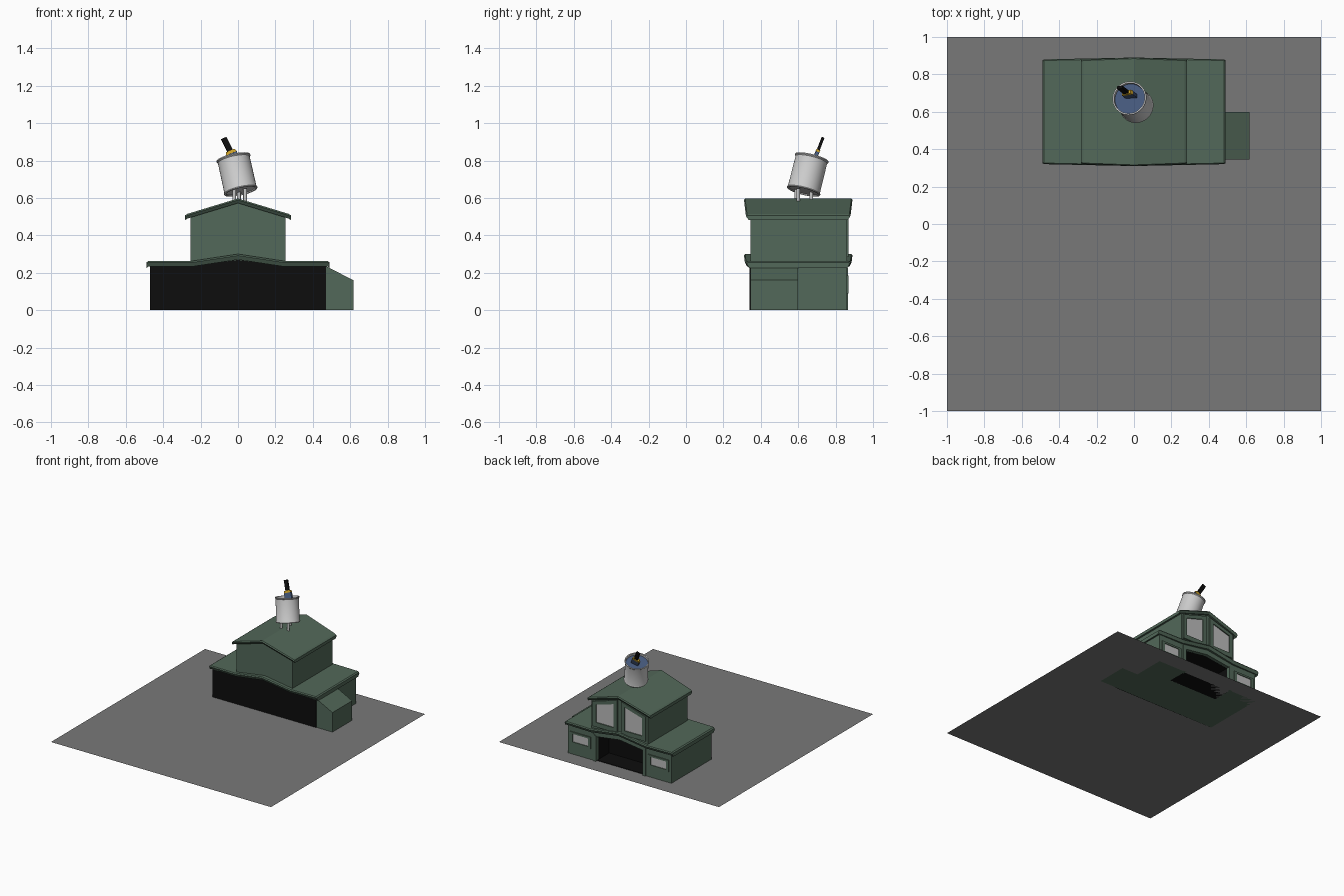
import bpy, bmesh, math
from mathutils import Vector, Matrix

if "Cube" in bpy.data.objects:
    bpy.data.objects.remove(bpy.data.objects["Cube"])


def material(name, *rgb):
    m = bpy.data.materials.new(name)
    m.diffuse_color = (*rgb, 1)
    m.use_nodes = True
    m.node_tree.nodes["Principled BSDF"].inputs["Base Color"].default_value = m.diffuse_color
    return m


GREEN = material("green_paint", 0.085, 0.14, 0.1)
BLACK = material("black", 0.004, 0.004, 0.004)
GROUND = material("asphalt", 0.19, 0.19, 0.19)
GLASS = material("glass", 0.5, 0.5, 0.5)
BLUE = material("blue", 0.06, 0.1, 0.2)
YELLOW = material("yellow", 0.6, 0.35, 0.02)


def finish(name, bm, mat=None):
    bmesh.ops.recalc_face_normals(bm, faces=bm.faces)
    me = bpy.data.meshes.new(name)
    bm.to_mesh(me)
    bm.free()
    ob = bpy.data.objects.new(name, me)
    bpy.context.collection.objects.link(ob)
    if mat:
        me.materials.append(mat)
    return ob


def prism(name, pts, y0, y1, mat):
    """Extrude an xz outline from y0 to y1."""
    bm = bmesh.new()
    a = [bm.verts.new((x, y0, z)) for x, z in pts]
    b = [bm.verts.new((x, y1, z)) for x, z in pts]
    bm.faces.new(a)
    bm.faces.new(b)
    for i in range(len(pts)):
        j = (i + 1) % len(pts)
        bm.faces.new((a[i], a[j], b[j], b[i]))
    return finish(name, bm, mat)


def frame(name, outer, inner, y0, y1, mat):
    """Ring between two xz outlines, extruded in y."""
    bm = bmesh.new()
    loops = [[bm.verts.new((x, y, z)) for x, z in pts]
             for pts, y in ((outer, y0), (outer, y1), (inner, y1), (inner, y0))]
    n = len(outer)
    for k in range(4):
        p, q = loops[k], loops[(k + 1) % 4]
        for i in range(n):
            j = (i + 1) % n
            bm.faces.new((p[i], p[j], q[j], q[i]))
    return finish(name, bm, mat)


def roof(name, stations, t, yc):
    """Loft a slab over (x, top z, half depth) stations."""
    bm = bmesh.new()
    rings = []
    for x, z, h in stations:
        sec = [(-h + .012, z - t), (-h, z - .008), (-h + .006, z),
               (h - .006, z), (h, z - .008), (h - .012, z - t)]
        rings.append([bm.verts.new((x, yc + y, zz)) for y, zz in sec])
    for p, q in zip(rings, rings[1:]):
        for i in range(6):
            j = (i + 1) % 6
            bm.faces.new((p[i], p[j], q[j], q[i]))
    bm.faces.new(rings[0])
    bm.faces.new(rings[-1])
    return finish(name, bm, GREEN)


def lathe(name, prof, mat, matrix, seg=32):
    bm = bmesh.new()
    vs = [bm.verts.new((r, 0, z)) for r, z in prof]
    es = [bm.edges.new(e) for e in zip(vs, vs[1:])]
    bmesh.ops.spin(bm, geom=vs + es, cent=(0, 0, 0), axis=(0, 0, 1),
                   angle=2 * math.pi, steps=seg)
    bmesh.ops.remove_doubles(bm, verts=bm.verts, dist=1e-5)
    bm.transform(matrix)
    ob = finish(name, bm, mat)
    bpy.context.view_layer.objects.active = ob
    ob.select_set(True)
    bpy.ops.object.shade_smooth_by_angle(angle=math.radians(35))
    ob.select_set(False)
    return ob


def mirror(pts, s):
    return [(x * s, z) for x, z in pts]


# ground sheet
bm = bmesh.new()
bm.faces.new([bm.verts.new((x, y, 0)) for x, y in ((-1, -1), (1, -1), (1, 1), (-1, 1))])
finish("ground_sheet", bm, GROUND)

# lower storey: front block, black front, back corners around the recessed doorway
lower = [(-.47, 0), (.47, 0), (.47, .237), (.25, .237), (0, .268), (-.25, .237), (-.47, .237)]
prism("lower_storey", lower, .345, .69, GREEN)
prism("black_front", lower, .34, .345, BLACK)
door = [(-.215, .002), (.215, .002), (.215, .205), (0, .235), (-.215, .205)]
prism("doorway_back", door, .69, .695, BLACK)
prism("doorway_floor", [(-.215, 0), (.215, 0), (.215, .004), (-.215, .004)], .69, .85, BLACK)
prism("doorway_ceiling", [(-.215, .2), (0, .23), (.215, .2), (.215, .21), (0, .24), (-.215, .21)],
      .69, .835, BLACK)
prism("door_header", [(-.22, .2), (0, .23), (.22, .2), (.25, .237), (0, .268), (-.25, .237)],
      .835, .86, GREEN)
for s, side in ((1, "right"), (-1, "left")):
    prism("back_corner_" + side, mirror([(.22, 0), (.47, 0), (.47, .237), (.22, .237)], s),
          .69, .86, GREEN)
    prism("doorway_side_" + side, mirror([(.212, 0), (.221, 0), (.221, .22), (.212, .22)], s),
          .69, .835, BLACK)
    prism("door_post_" + side, mirror([(.212, 0), (.24, 0), (.24, .225), (.212, .205)], s),
          .835, .867, GREEN)
    # lower window
    o = [(.262, .088), (.447, .088), (.447, .185), (.262, .185)]
    i = [(.285, .104), (.424, .104), (.424, .17), (.285, .17)]
    frame("lower_window_frame_" + side, mirror(o, s), mirror(i, s), .855, .868, GREEN)
    prism("lower_window_glass_" + side, mirror(i, s), .855, .862, GLASS)
    # upper window following the gable
    o = [(.018, .285), (.24, .285), (.24, .488), (.018, .555)]
    i = [(.05, .322), (.21, .322), (.21, .468), (.05, .515)]
    frame("upper_window_frame_" + side, mirror(o, s), mirror(i, s), .855, .87, GREEN)
    prism("upper_window_glass_" + side, mirror(i, s), .855, .862, GLASS)

# side annex with sloping top
prism("side_annex", [(.46, 0), (.617, 0), (.617, .16), (.47, .235), (.46, .235)], .345, .6, GREEN)

# upper storey and both roofs
prism("upper_storey", [(-.255, .24), (.255, .24), (.255, .5), (0, .575), (-.255, .5)],
      .345, .86, GREEN)
roof("lower_roof", [(-.49, .255, .275), (-.48, .262, .28), (-.25, .262, .285), (0, .3, .29),
                    (.25, .262, .285), (.48, .262, .28), (.49, .255, .275)], .03, .6)
roof("upper_roof", [(-.283, .507, .277), (-.27, .515, .28), (0, .597, .29),
                    (.27, .515, .28), (.283, .507, .277)], .025, .6)

# tilted open tank on short legs
base = Vector((.015, .628, .635))
axis = Vector((-.04, .045, .18))
L = axis.length
tilt = Matrix.Translation(base) @ axis.to_track_quat('Z', 'Y').to_matrix().to_4x4()
lathe("tank", [(0, .006), (.08, .006), (.08, 0), (.09, 0), (.092, .005), (.088, .012),
               (.087, L - .012), (.092, L - .006), (.092, L), (.084, L), (.082, L - .04)],
      None, tilt)
lathe("tank_fill", [(0, L - .02), (.0835, L - .02)], BLUE, tilt)
for n, (x, y) in enumerate(((-.02, .59), (.038, .6), (.005, .67))):
    lathe(f"tank_leg_{n + 1}", [(0, 0), (.01, 0), (.01, .075), (0, .075)], None,
          Matrix.Translation((x, y, .575)), 12)

# flat stirring brush leaning out of the tank
start, end = Vector((-.005, .675, .775)), Vector((-.076, .731, .918))
stick = end - start
lean = Matrix.Translation(start) @ stick.to_track_quat('Z', 'Y').to_matrix().to_4x4()
# squash across the blade, keeping it wide along x
ux = Vector((1, 0, 0)) - stick.normalized() * stick.normalized().x
ux.normalize()
uy = stick.normalized().cross(ux)
lean = Matrix.Translation(start) @ Matrix((ux, uy, stick.normalized())).transposed().to_4x4()


def brush_part(name, w0, w1, t, f0, f1, mat):
    bm = bmesh.new()
    bmesh.ops.create_cube(bm, size=1)
    for v in bm.verts:
        f, w = (f1, w1) if v.co.z > 0 else (f0, w0)
        v.co = (v.co.x * w, v.co.y * t, f * stick.length)
    bm.transform(lean)
    finish(name, bm, mat)


brush_part("brush_blade", .06, .06, .02, 0, .42, BLUE)
brush_part("brush_band", .062, .05, .022, .42, .52, YELLOW)
brush_part("brush_handle", .03, .03, .016, .5, 1, BLACK)
